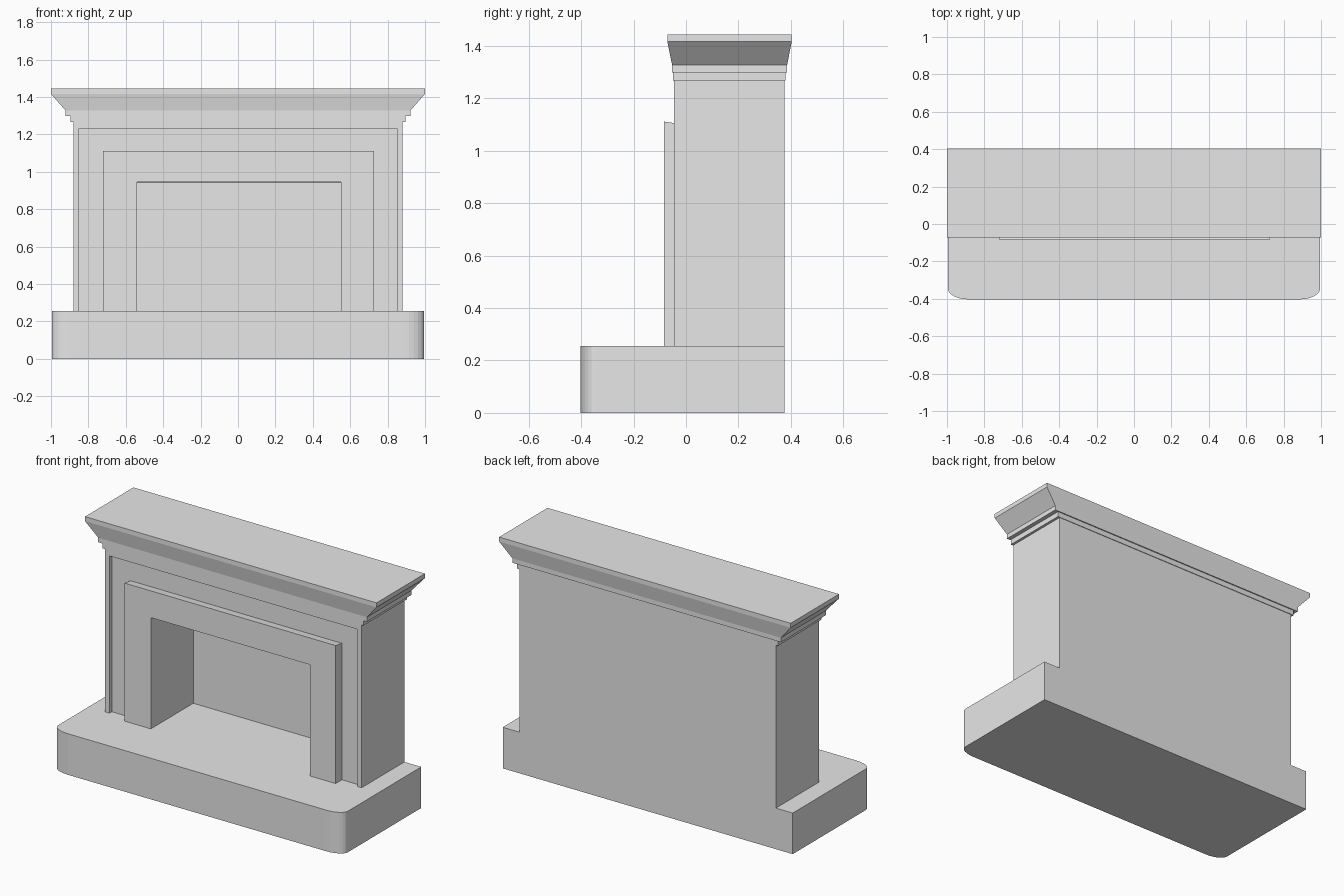
import bpy
import bmesh
from math import sin, cos, pi

cube = bpy.data.objects.get("Cube")
if cube:
    bpy.data.objects.remove(cube, do_unlink=True)

stone = bpy.data.materials.new("grey_stone")
stone.use_nodes = True
GREY = (0.8, 0.8, 0.8, 1)
stone.diffuse_color = GREY
stone.node_tree.nodes["Principled BSDF"].inputs["Base Color"].default_value = GREY


def loft(name, rings):
    """Solid skinned through matching rings of points, capped at both ends."""
    bm = bmesh.new()
    loops = [[bm.verts.new(p) for p in ring] for ring in rings]
    n = len(loops[0])
    for a, b in zip(loops, loops[1:]):
        for i in range(n):
            j = (i + 1) % n
            bm.faces.new((a[i], a[j], b[j], b[i]))
    bm.faces.new(loops[0])
    bm.faces.new(loops[-1])
    bmesh.ops.recalc_face_normals(bm, faces=bm.faces)
    mesh = bpy.data.meshes.new(name)
    bm.to_mesh(mesh)
    bm.free()
    mesh.materials.append(stone)
    obj = bpy.data.objects.new(name, mesh)
    bpy.context.collection.objects.link(obj)
    return obj


def rect(x0, x1, y0, y1, z):
    return [(x0, y0, z), (x1, y0, z), (x1, y1, z), (x0, y1, z)]


def box(name, x0, x1, y0, y1, z0, z1):
    return loft(name, [rect(x0, x1, y0, y1, z) for z in (z0, z1)])


def cut(obj, cutter):
    """Subtract the cutter from the object and discard it."""
    mod = obj.modifiers.new("cut", 'BOOLEAN')
    mod.operation = 'DIFFERENCE'
    mod.solver = 'EXACT'
    mod.object = cutter
    bpy.context.view_layer.objects.active = obj
    bpy.ops.object.modifier_apply(modifier=mod.name)
    bpy.data.objects.remove(cutter, do_unlink=True)


HEARTH_TOP = 0.255
BACK = 0.375
RECESS = -0.022
OPEN_L, OPEN_R, OPEN_TOP = -0.54, 0.552, 0.942

# Hearth slab with elliptical front corners
W, FRONT, RX, RY, STEPS = 0.995, -0.403, 0.11, 0.058, 6
arc = [(W - RX + RX * cos(t), FRONT + RY - RY * sin(t))
       for t in (i * pi / 2 / STEPS for i in range(STEPS + 1))]
outline = [(W, BACK)] + arc + [(-x, y) for x, y in reversed(arc)] + [(-W, BACK)]
loft("hearth", [[(x, y, z) for x, y in outline] for z in (0, HEARTH_TOP)])

# Chimney breast with a shallow front recess and a deep firebox
body = box("chimney_breast", -0.88, 0.88, -0.045, BACK, HEARTH_TOP, 1.27)
cut(body, box("recess_cutter", -0.85, 0.85, -0.2, RECESS, 0.1, 1.23))
cut(body, box("firebox_cutter", OPEN_L, OPEN_R, -0.2, 0.333, 0.1, OPEN_TOP))


# Raised surround around the opening, its top dipping slightly to the back
def arch(y, top, inner):
    l, r, b = -0.722, 0.728, HEARTH_TOP
    return [(x, y, z) for x, z in (
        (l, b), (l, top), (r, top), (r, b),
        (OPEN_R, b), (OPEN_R, inner), (OPEN_L, inner), (OPEN_L, b))]


loft("fire_surround", [arch(-0.083, 1.111, 0.945), arch(RECESS, 1.102, OPEN_TOP)])

# Mantel: two stepped bands, a flared moulding and the shelf edge
profile = [(0.896, -0.049, 0.379, 1.267), (0.896, -0.049, 0.379, 1.299),
           (0.922, -0.053, 0.386, 1.299), (0.922, -0.053, 0.386, 1.327),
           (1.0, -0.071, 0.403, 1.416), (1.0, -0.071, 0.403, 1.444)]
loft("mantel", [rect(-x, x, y0, y1, z) for x, y0, y1, z in profile])
